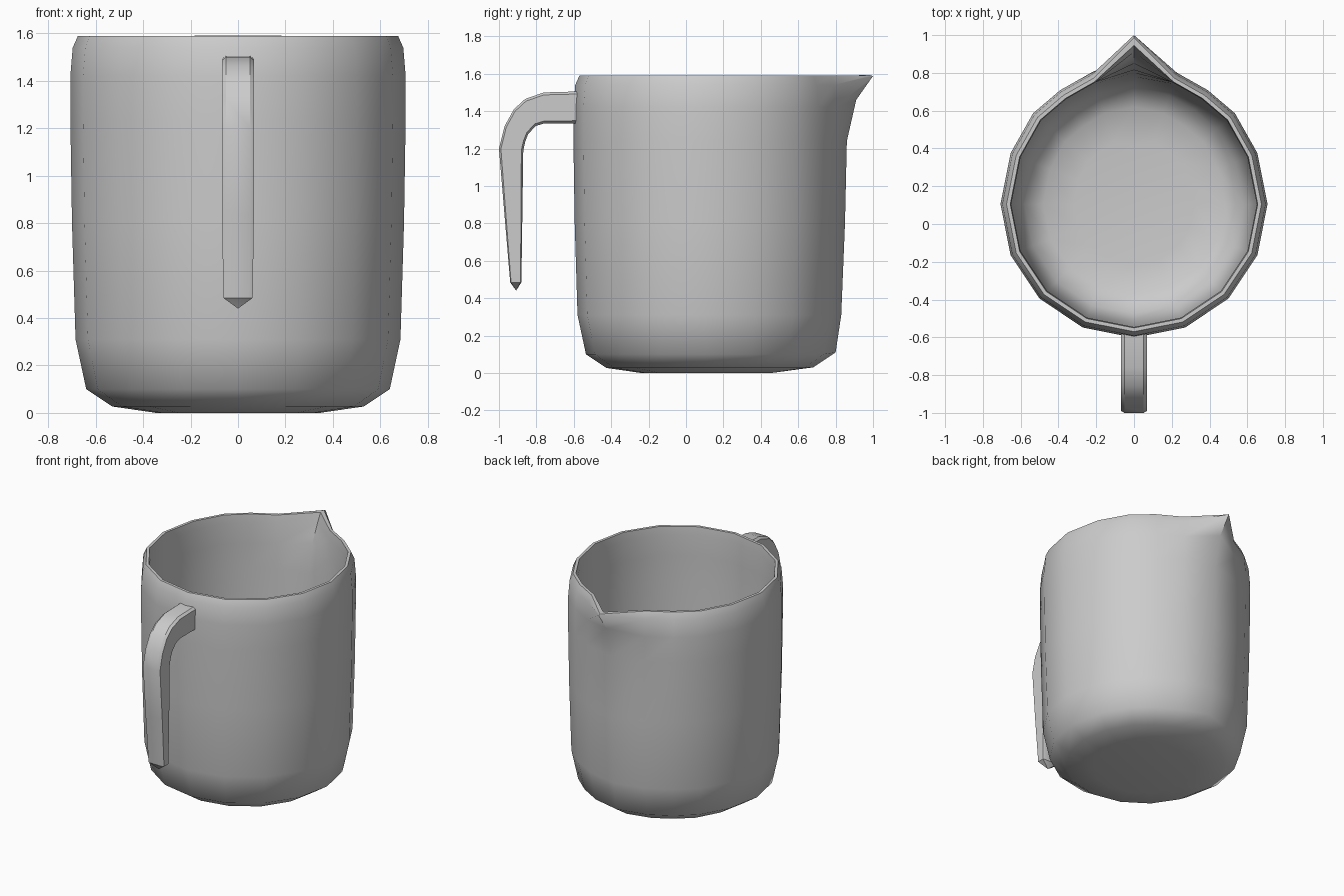
import bpy, bmesh
from math import sin, cos, radians

cube = bpy.data.objects.get("Cube")
if cube:
    bpy.data.objects.remove(cube, do_unlink=True)

grey = bpy.data.materials.new("light_grey")
grey.use_nodes = True
colour = (0.6, 0.6, 0.6, 1)
grey.diffuse_color = colour
grey.node_tree.nodes["Principled BSDF"].inputs["Base Color"].default_value = colour


def loft(name, rings, sharp, apex=None):
    """Skin closed rings of points; cap both ends, the last with a point if given."""
    bm = bmesh.new()
    loops = [[bm.verts.new(p) for p in ring] for ring in rings]
    n = len(loops[0])
    for a, b in zip(loops, loops[1:]):
        for i in range(n):
            j = (i + 1) % n
            bm.faces.new((a[i], a[j], b[j], b[i]))
    bm.faces.new(loops[0][::-1])
    if apex:
        tip = bm.verts.new(apex)
        for i in range(n):
            bm.faces.new((loops[-1][i], loops[-1][(i + 1) % n], tip))
    else:
        bm.faces.new(loops[-1])
    bmesh.ops.recalc_face_normals(bm, faces=bm.faces)
    for f in bm.faces:
        f.smooth = True
    mesh = bpy.data.meshes.new(name)
    bm.to_mesh(mesh)
    bm.free()
    mesh.set_sharp_from_angle(angle=radians(sharp))
    mesh.materials.append(grey)
    obj = bpy.data.objects.new(name, mesh)
    bpy.context.collection.objects.link(obj)
    return obj


# Jug body: radius, height, y of the spout column, height of the spout column
CENTRE = 0.105
profile = [
    (0.345, 0.0, 0.45, 0.0), (0.53, 0.027, 0.68, 0.03), (0.64, 0.10, 0.80, 0.11),
    (0.685, 0.31, 0.83, 0.31), (0.70, 0.80, 0.85, 0.80), (0.707, 1.24, 0.86, 1.24),
    (0.707, 1.42, 0.91, 1.46), (0.697, 1.54, 1.0, 1.588),
    (0.675, 1.59, 0.985, 1.592), (0.655, 1.59, 0.945, 1.592),
    # inside wall and floor
    (0.65, 1.53, 0.91, 1.53), (0.652, 1.38, 0.85, 1.40), (0.652, 1.20, 0.815, 1.20),
    (0.645, 0.80, 0.80, 0.80), (0.63, 0.33, 0.78, 0.33), (0.58, 0.14, 0.73, 0.14),
    (0.48, 0.08, 0.62, 0.08), (0.32, 0.06, 0.42, 0.06),
]
half = [-67.5, -45, -22.5, 0, 22.5, 42, 57, 72]
angles = [-90] + half + [90] + [180 - a for a in reversed(half)]


def body_ring(r, z, spout_y, spout_z):
    ring = []
    for a in angles:
        if a == 90:
            ring.append((0, spout_y, spout_z))
            continue
        # the wall swells a little toward the spout
        swell = 0.025 if a in (72, 108) else 0.012 if 40 < a < 140 else 0
        rr = r + swell
        ring.append((rr * cos(radians(a)), CENTRE + rr * sin(radians(a)), z))
    return ring


loft("jug_body", [body_ring(*row) for row in profile], 50)

# Handle: outer y, outer z, inner y, inner z, half width
stations = [
    (-0.58, 1.505, -0.58, 1.335, 0.068), (-0.76, 1.50, -0.755, 1.335, 0.068),
    (-0.86, 1.465, -0.805, 1.32, 0.068), (-0.92, 1.41, -0.845, 1.275, 0.068),
    (-0.97, 1.32, -0.86, 1.235, 0.068), (-1.0, 1.20, -0.87, 1.19, 0.068),
    (-0.97, 0.84, -0.875, 0.84, 0.067), (-0.94, 0.485, -0.88, 0.485, 0.062),
]


def handle_ring(oy, oz, iy, iz, w):
    # softened rectangle: t runs from the outer face to the inner face
    section = [(-1, 0.08), (-0.75, 0), (0.75, 0), (1, 0.08),
               (1, 0.92), (0.75, 1), (-0.75, 1), (-1, 0.92)]
    return [(x * w, oy + (iy - oy) * t, oz + (iz - oz) * t) for x, t in section]


loft("handle", [handle_ring(*s) for s in stations], 30, apex=(0, -0.908, 0.44))
